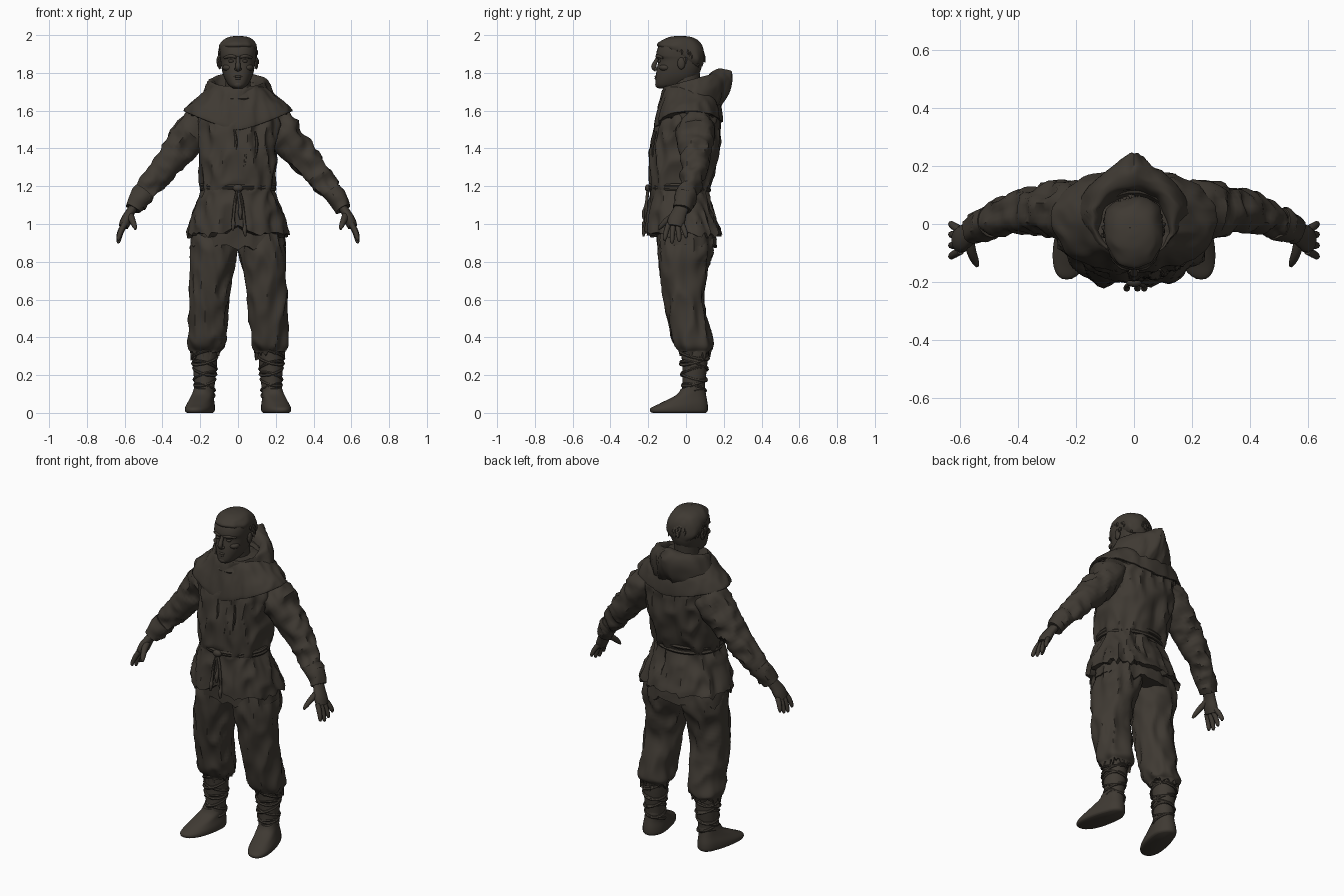
import bpy, bmesh, math, random
from math import sin, cos, pi
from mathutils import Vector, noise

random.seed(4)
cube = bpy.data.objects.get("Cube")
if cube:
    bpy.data.objects.remove(cube, do_unlink=True)

mat = bpy.data.materials.new("dark_brown")
mat.use_nodes = True
brown = (0.05, 0.042, 0.033, 1)
mat.diffuse_color = brown
bsdf = mat.node_tree.nodes["Principled BSDF"]
bsdf.inputs["Base Color"].default_value = brown
bsdf.inputs["Roughness"].default_value = 0.9


def finish(name, bm, angle=45):
    """Turn a bmesh into a shaded object."""
    bmesh.ops.recalc_face_normals(bm, faces=bm.faces[:])
    mesh = bpy.data.meshes.new(name)
    bm.to_mesh(mesh)
    bm.free()
    obj = bpy.data.objects.new(name, mesh)
    bpy.context.collection.objects.link(obj)
    mesh.materials.append(mat)
    bpy.ops.object.select_all(action='DESELECT')
    obj.select_set(True)
    bpy.context.view_layer.objects.active = obj
    bpy.ops.object.shade_smooth_by_angle(angle=math.radians(angle))


def skin(bm, loops):
    """Bridge loops of points and close both ends."""
    rows = [[bm.verts.new(p) for p in loop] for loop in loops]
    n = len(rows[0])
    for a, b in zip(rows, rows[1:]):
        for i in range(n):
            j = (i + 1) % n
            bm.faces.new((a[i], a[j], b[j], b[i]))
    for row in (rows[0], rows[-1]):
        mid = bm.verts.new(sum((v.co for v in row), Vector()) / n)
        for i in range(n):
            bm.faces.new((row[i], row[(i + 1) % n], mid))


def spow(v, p):
    return math.copysign(abs(v) ** p, v)


def smooth_rings(rings, steps):
    """Catmull-Rom interpolation of tuples of numbers."""
    out = []
    for k in range(len(rings) - 1):
        quad = [rings[max(0, min(len(rings) - 1, k + d))] for d in (-1, 0, 1, 2)]
        for s in range(steps):
            t = s / steps
            out.append([b + t / 2 * (c - a + t * (2*a - 5*b + 4*c - d + t * (3*(b - c) + d - a)))
                        for a, b, c, d in zip(*quad)])
    return out + [list(rings[-1])]


def loft(name, rings, n=48, p=1.0, steps=5, fold=0.0, ragged=0.0, warp=None, side=1):
    """Rings of (z, centre x, half width, front y, back y), hem first."""
    loops = []
    tatter = [random.choice((0, 0.3, 1)) * random.random() * ragged for _ in range(n)]
    for k, (z, cx, rx, yf, yb) in enumerate(smooth_rings(rings, steps)):
        loop = []
        for i in range(n):
            a = 2 * pi * i / n
            dx, dy = spow(cos(a), p), spow(sin(a), p)
            v = Vector((cx + rx * dx, (yf + yb) / 2 + (yb - yf) / 2 * dy, z))
            # cloth folds, stretched along the height and creased
            crease = .5 - 2 * abs(noise.noise(Vector((v.x * 14 + side, v.y * 14, z * 6))))
            v += Vector((dx, dy, 0)) * fold * crease
            if k == 0:
                v.z -= tatter[i]
            if warp:
                v = warp(v)
            v.x *= side
            loop.append(v)
        loops.append(loop)
    bm = bmesh.new()
    skin(bm, loops)
    finish(name, bm)


def tube(bm, path, n=10, steps=4, wrinkle=0.0, flat=1.0, side=1):
    """Sweep a round section along (x, y, z, radius) points."""
    pts = smooth_rings(path, steps)
    loops = []
    for k, (x, y, z, r) in enumerate(pts):
        d = Vector(pts[min(k + 1, len(pts) - 1)][:3]) - Vector(pts[max(k - 1, 0)][:3])
        u = d.cross(Vector((0, 1, 0.01))).normalized()
        w = d.cross(u).normalized()
        loop = []
        for i in range(n):
            a = 2 * pi * i / n
            way = u * cos(a) * flat + w * sin(a)
            v = Vector((x, y, z)) + way * r
            v += way * wrinkle * (.4 - 2 * abs(noise.noise(v * 13 + Vector((side, 0, 0)))))
            v.x *= side
            loop.append(v)
        loops.append(loop)
    skin(bm, loops)


def band(bm, cx, cy, z, rx, ry, r, tilt=0.0, roll=0.0, side=1, n=32):
    """Closed elliptical cord, tilted as it wraps."""
    loops = []
    for i in range(n):
        a = 2 * pi * i / n
        row = []
        for j in range(6):
            b = pi * j / 3
            x, y = (rx + r * cos(b)) * cos(a), (ry + r * cos(b)) * sin(a)
            row.append(bm.verts.new((side * (cx + x), cy + y, z + r * sin(b) + tilt * y + roll * x)))
        loops.append(row)
    for i in range(n):
        for j in range(6):
            a, b = loops[i], loops[(i + 1) % n]
            bm.faces.new((a[j], a[(j + 1) % 6], b[(j + 1) % 6], b[j]))


def ball(bm, c, s):
    new = bmesh.ops.create_uvsphere(bm, u_segments=12, v_segments=8, radius=1)["verts"]
    for v in new:
        v.co = Vector(c) + Vector(v.co[i] * s[i] for i in range(3))


# Tunic, split at the front below the belt, over a ragged undershirt
def skirt_warp(v):
    if v.y < 0:
        low = max(0, (1.16 - v.z) / .2)
        v.z += .04 * low * max(0, 1 - abs(v.x) / .07)
        v.y -= .022 * low * math.exp(-((abs(v.x) - .1) / .05) ** 2)
    return v


loft("tunic_body", [(1.17, 0, .185, -.18, .115), (1.23, 0, .2, -.187, .135), (1.36, 0, .203, -.192, .17),
     (1.48, 0, .215, -.17, .18), (1.57, 0, .225, -.14, .17), (1.65, 0, .16, -.1, .12)],
     n=80, p=.8, steps=8, fold=.022)
loft("tunic_skirt", [(.955, 0, .266, -.2, .182), (1.02, 0, .247, -.198, .158), (1.1, 0, .217, -.192, .13),
     (1.17, 0, .19, -.183, .115), (1.21, 0, .186, -.18, .115)],
     n=80, p=.82, fold=.024, ragged=.035, warp=skirt_warp)
loft("undershirt_hem", [(.89, 0, .252, -.15, .16), (.98, 0, .238, -.155, .15), (1.08, 0, .19, -.15, .12)],
     n=72, p=.82, fold=.012, ragged=.04)


# Shoulder cape and fallen hood
def cape_warp(v):
    drop = max(0, (1.70 - v.z) / .1)
    dip = (.10 if v.y < 0 else .06) * (1 - min(1, abs(v.x) / .285) ** 1.3)
    return Vector((v.x, v.y, v.z - dip * min(1, drop)))


def hood_warp(v):
    back = max(0, (v.y - .03) / .2)
    ridge = .028 * min(1, back) * max(0, 1 - abs(v.x) / .09)
    return Vector((v.x * (1 - .55 * back * back), v.y, v.z + .27 * (v.y - .03) + ridge))


loft("shoulder_cape", [(1.605, 0, .26, -.13, .17), (1.598, 0, .285, -.165, .19), (1.64, 0, .257, -.155, .185),
     (1.68, 0, .205, -.135, .17), (1.73, 0, .14, -.11, .13)], n=80, p=.92, fold=.012, ragged=.018, warp=cape_warp)
loft("hood", [(1.57, 0, .18, -.125, .185), (1.62, 0, .193, -.13, .225), (1.68, 0, .186, -.128, .243),
     (1.73, 0, .168, -.122, .23), (1.762, 0, .148, -.118, .175), (1.757, 0, .128, -.112, .13),
     (1.70, 0, .1, -.095, .1)], n=60, fold=.016, warp=hood_warp)
bm = bmesh.new()
band(bm, 0, .0, 1.705, .135, .118, .02, tilt=.3)
finish("hood_fold", bm)

# Neck, head and face
loft("neck", [(1.62, 0, .075, -.075, .075), (1.72, 0, .068, -.08, .07), (1.8, 0, .066, -.09, .075)], n=24)
loft("head", [(1.718, 0, .025, -.145, -.07), (1.735, 0, .05, -.16, 0), (1.775, 0, .073, -.16, .055),
     (1.82, 0, .086, -.155, .08), (1.868, 0, .093, -.147, .088), (1.892, 0, .096, -.158, .09),
     (1.93, 0, .095, -.15, .085), (1.962, 0, .082, -.13, .066), (1.985, 0, .055, -.095, .035),
     (1.993, 0, .01, -.04, -.02)], n=32, p=.85)
bm = bmesh.new()
tube(bm, [(0, -.145, 1.89, .009), (0, -.16, 1.86, .011), (0, -.171, 1.832, .014), (0, -.157, 1.815, .011)])
for s in (-1, 1):
    ball(bm, (s * .011, -.16, 1.82), (.009, .01, .008))
    ball(bm, (s * .036, -.139, 1.862), (.015, .011, .008))
    tube(bm, [(.012, -.152, 1.884, .008), (.04, -.148, 1.889, .01), (.072, -.122, 1.88, .006)], side=s)
    ball(bm, (s * .05, -.108, 1.828), (.032, .035, .02))
    ball(bm, (s * .097, -.025, 1.85), (.01, .021, .032))
for z, w in ((1.781, .028), (1.77, .024)):
    tube(bm, [(-w, -.15, z, .003), (0, -.16, z, .006), (w, -.15, z, .003)])
ball(bm, (0, -.148, 1.738), (.026, .015, .018))
finish("face_features", bm)

# Cropped hair with loose tufts and fringe
loft("hair_cap", [(1.835, 0, .07, -.02, .085), (1.87, 0, .096, -.035, .093), (1.91, 0, .102, -.1, .094),
     (1.945, 0, .097, -.15, .084), (1.973, 0, .078, -.125, .06), (1.99, 0, .05, -.085, .025),
     (1.996, 0, .008, -.04, -.025)], n=48, p=.93, fold=.008)
bm = bmesh.new()
for i in range(190):
    a, e = random.uniform(0, 2 * pi), random.uniform(-.25, 1.35)
    if sin(a) < -.1 and e < .5:
        continue
    d = Vector((cos(a) * cos(e), sin(a) * cos(e), sin(e)))
    p = Vector((0, -.03, 1.885)) + Vector((d.x * .096, d.y * .115, d.z * .104))
    q = p + d * .004 + Vector((d.x * .012, d.y * .014, -.03 * cos(e)))
    tube(bm, [(*p, .01), (*((p + q) / 2 + d * .003), .008), (*q, .001)], n=5, steps=2)
finish("hair_tufts", bm)

# Rope belt, knot and hanging ends
bm = bmesh.new()
for z, t in ((1.205, .03), (1.185, -.03)):
    band(bm, 0, -.033, z, .193, .156, .011, tilt=t, n=48)
ball(bm, (.0, -.2, 1.19), (.028, .018, .02))
for x, z in ((-.025, 1.0), (.035, .97), (.012, 1.06)):
    tube(bm, [(0, -.2, 1.19, .008), (x * .6, -.208, 1.12, .008), (x, -.215, z + .03, .008),
              (x, -.222, z, .012), (x * 1.1, -.225, z - .035, .005)], n=8)
finish("rope_belt", bm)

# Worn vertical creases across the chest
bm = bmesh.new()
for x, z in ((-.09, 1.36), (-.02, 1.43), (.03, 1.36), (.09, 1.42)):
    y = -.187 + abs(x) * .1
    tube(bm, [(x, y + .02, z + .07, .004), (x + .01, y + .003, z, .008), (x - .004, y, z - .1, .004)], n=6)
finish("tunic_creases", bm)


# Soft shoe turned outward
def shoe_warp(v):
    toe = max(0, .05 - v.y)
    return Vector((v.x + toe * .2, v.y, v.z * (1 - min(.4, toe * 2))))


for s, tag in ((1, "left"), (-1, "right")):
    # Sleeve and bound cuff
    bm = bmesh.new()
    tube(bm, [(.14, .04, 1.56, .09), (.235, .05, 1.49, .1), (.325, .048, 1.38, .084), (.415, .036, 1.268, .069),
              (.49, .01, 1.175, .058), (.54, -.012, 1.105, .05)], n=28, steps=8, wrinkle=.022, side=s)
    finish(tag + "_sleeve", bm)
    bm = bmesh.new()
    tube(bm, [(.495, .006, 1.17, .06), (.53, -.008, 1.125, .055), (.557, -.022, 1.08, .046)],
         n=18, wrinkle=.012, side=s)
    finish(tag + "_cuff", bm)
    # Hand with curled fingers
    bm = bmesh.new()
    tube(bm, [(.545, -.015, 1.1, .038), (.572, -.035, 1.06, .04), (.592, -.05, 1.02, .047),
              (.607, -.058, .985, .042)], n=14, flat=.62, side=s)
    for y, spread, length in ((-.092, -.02, .075), (-.068, -.006, .09), (-.044, .008, .082), (-.022, .022, .062)):
        tube(bm, [(.6, y, 1.0, .015), (.62, y + spread * .6, 1.0 - length * .5, .014),
                  (.632, y + spread, 1.0 - length, .011), (.63, y + spread, .988 - length, .005)], n=8, side=s)
    tube(bm, [(.572, -.055, 1.05, .02), (.56, -.1, 1.02, .017), (.548, -.13, .99, .013),
              (.542, -.145, .972, .006)], n=8, side=s)
    finish(tag + "_hand", bm)
    # Baggy trouser leg with torn hem
    loft(tag + "_trouser_leg", [(.325, .17, .08, -.03, .125), (.36, .168, .097, -.06, .14), (.45, .161, .1, -.085, .125),
         (.6, .156, .104, -.115, .09), (.75, .139, .112, -.135, .112), (.88, .125, .124, -.145, .145),
         (1.0, .1, .12, -.13, .12)], n=48, p=.94, steps=7, fold=.018, ragged=.05, side=s)
    # Wrapped shin
    loft(tag + "_shin", [(.06, .177, .05, -.03, .1), (.14, .177, .053, -.02, .1), (.25, .175, .063, -.02, .112),
         (.36, .172, .066, -.03, .12)], n=24, side=s)
    bm = bmesh.new()
    for i in range(8):
        z = .105 + i * .029
        r = .05 + max(0, z - .12) * .09
        band(bm, .176, .043, z, r, r + .009, .008, tilt=.25 * (-1) ** i, roll=.25 * (-1) ** (i // 2), side=s)
    finish(tag + "_shin_wraps", bm)
    loft(tag + "_shoe", [(0, .184, .06, -.175, .105), (.012, .184, .07, -.19, .115), (.045, .184, .07, -.185, .115),
         (.085, .182, .06, -.13, .108), (.12, .178, .054, -.05, .102), (.15, .178, .048, -.028, .098)],
         n=32, p=.88, warp=shoe_warp, side=s)
